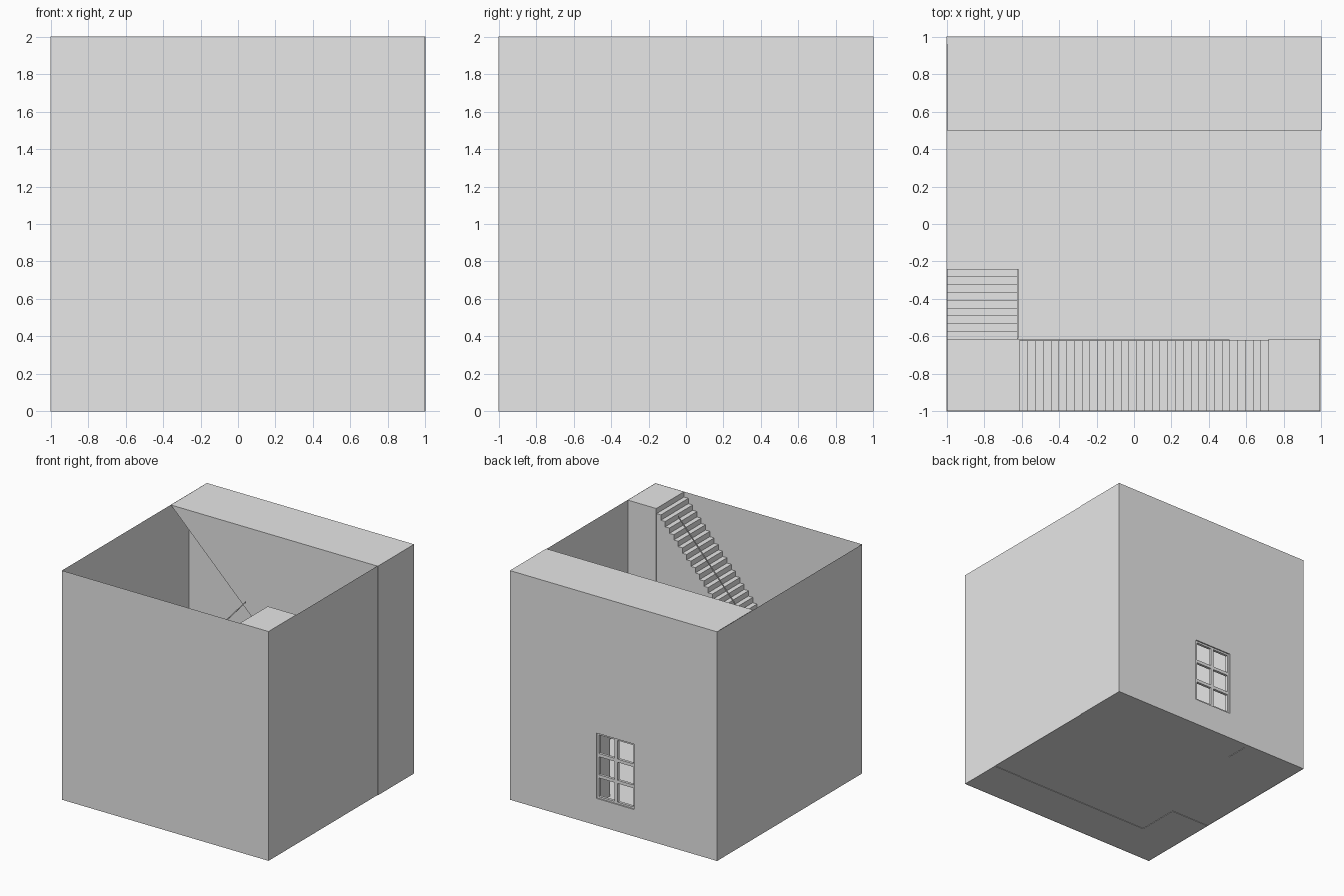
import bpy, bmesh
from mathutils import Vector

cube = bpy.data.objects.get("Cube")
if cube:
    bpy.data.objects.remove(cube, do_unlink=True)

grey = bpy.data.materials.new("plain grey")
grey.use_nodes = True
grey.diffuse_color = (0.8, 0.8, 0.8, 1)
grey.node_tree.nodes["Principled BSDF"].inputs["Base Color"].default_value = (0.8, 0.8, 0.8, 1)


def finish(name, bm):
    mesh = bpy.data.meshes.new(name)
    bm.to_mesh(mesh)
    bm.free()
    mesh.materials.append(grey)
    obj = bpy.data.objects.new(name, mesh)
    bpy.context.collection.objects.link(obj)
    return obj


def prism(name, points, axis, lo, hi):
    """Extrude an (x, z) or (y, z) profile along the other horizontal axis."""
    bm = bmesh.new()
    place = (lambda a, z: (lo, a, z)) if axis == "x" else (lambda a, z: (a, lo, z))
    face = bm.faces.new([bm.verts.new(place(a, z)) for a, z in points])
    out = bmesh.ops.extrude_face_region(bm, geom=[face])
    shift = Vector((hi - lo, 0, 0)) if axis == "x" else Vector((0, hi - lo, 0))
    bmesh.ops.translate(bm, vec=shift, verts=[v for v in out["geom"] if isinstance(v, bmesh.types.BMVert)])
    bmesh.ops.recalc_face_normals(bm, faces=bm.faces)
    return finish(name, bm)


def box(name, x0, x1, y0, y1, z0, z1):
    return prism(name, [(x0, z0), (x1, z0), (x1, z1), (x0, z1)], "y", y0, y1)


def sheet(name, path, vector):
    """Sweep a polyline into a thin open surface."""
    bm = bmesh.new()
    verts = [bm.verts.new(p) for p in path]
    edges = [bm.edges.new(pair) for pair in zip(verts, verts[1:])]
    out = bmesh.ops.extrude_edge_only(bm, edges=edges)
    bmesh.ops.translate(bm, vec=vector, verts=[v for v in out["geom"] if isinstance(v, bmesh.types.BMVert)])
    return finish(name, bm)


def stair_profile(start, going, count, base, rise):
    points = [(start, 0)]
    for i in range(count):
        z = base + (i + 1) * rise
        points += [(start + i * going, z), (start + (i + 1) * going, z)]
    return points + [(start + count * going, 0)]


# Room shell
right = 0.995
sheet("room_walls", [(-1, 1, 0), (-1, -1, 0), (right, -1, 0), (right, 0.5, 0)], (0, 0, 2))
sheet("floor", [(-1, -1, 0.004), (right, -1, 0.004)], (0, 1.99, 0))

# Back wall with window opening
wall = box("back_wall", -1, 1, 0.96, 1, 0, 2)
cutter = box("window_cutter", -0.20, 0.165, 0.9, 1.1, 0.235, 0.805)
cutter.hide_render = True
cut = wall.modifiers.new("opening", "BOOLEAN")
cut.operation = "DIFFERENCE"
cut.solver = "EXACT"
cut.object = cutter
bpy.context.view_layer.objects.active = wall
bpy.ops.object.modifier_apply(modifier=cut.name)
bpy.data.objects.remove(cutter, do_unlink=True)

# Window bars
for i, x in enumerate((-0.192, -0.018, 0.157)):
    w = 0.014 if i == 1 else 0.008
    box("window_upright", x - w, x + w, 0.965, 0.99, 0.235, 0.805)
for i in range(4):
    z = 0.243 + i * 0.1847
    w = 0.014 if i in (1, 2) else 0.008
    box("window_crossbar", -0.2, 0.165, 0.966, 0.989, z - w, z + w)

# Upper block with sloping underside, and the closet below it
prism("upper_block", [(1, 0), (1, 2), (-0.998, 2), (0.385, 0.64), (0.385, 0)], "y", 0.5, 0.96)
prism("closet", [(-0.998, 0), (-0.4, 0), (-0.4, 1.43), (-0.998, 1.99)], "y", 0.75, 0.96)

# Stairs: lower flight, corner landing, upper flight, top landing
rise, going = 2 / 43, 0.0415
inner = -0.62
corner = 10 * rise
prism("lower_flight", stair_profile(-0.24, -going, 9, 0, rise), "x", -0.998, inner)
box("corner_landing", -0.998, -0.61, -0.998, -0.613, 0, corner)
prism("upper_flight", stair_profile(-0.61, going, 32, corner, rise), "y", -0.998, inner)
top_x = -0.61 + 32 * going
box("top_landing", top_x, 0.993, -0.998, inner + 0.005, 0, 2)


# Thin handrails following each flight
def handrail(name, start, end, low, high, axis, at):
    t = 0.006
    prism(name, [(start, low - t), (end, high - t), (end, high + t), (start, low + t)], axis, at - 0.004, at + 0.004)


slope = rise / going
handrail("lower_handrail", -0.24, -0.61, 0.27, 0.27 + 0.37 * slope, "x", inner)
handrail("upper_handrail", -0.61, 0.51, 1.985 - 1.12 * slope, 1.985, "y", inner)
